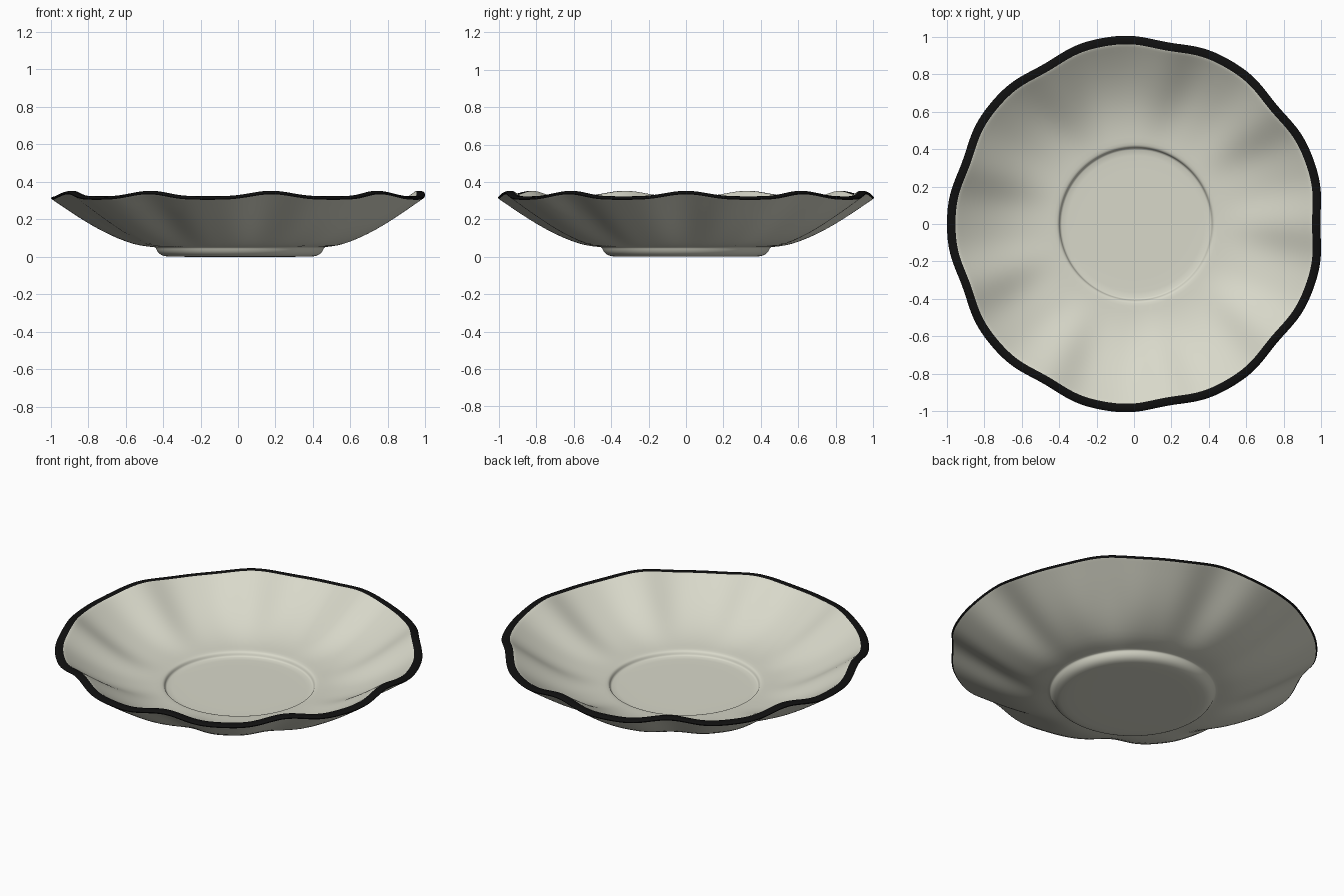
import bpy
import bmesh
from math import cos, sin, pi

cube = bpy.data.objects.get("Cube")
if cube:
    bpy.data.objects.remove(cube)


def make_material(name, color):
    mat = bpy.data.materials.new(name)
    mat.use_nodes = True
    mat.diffuse_color = color
    mat.node_tree.nodes["Principled BSDF"].inputs["Base Color"].default_value = color
    return mat


cream = make_material("cream_glaze", (0.69, 0.69, 0.59, 1))
black = make_material("black_rim", (0.005, 0.005, 0.005, 1))

LOBES = 9
SEGMENTS = LOBES * 16
CENTRE_X = 0.01

# Cross-section pieces as (radius, height), from the underside round to the well
foot = [(0.2, 0), (0.38, 0), (0.41, 0.004), (0.435, 0.018),
        (0.447, 0.04), (0.45, 0.05)]
underside = [(0.46, 0.052), (0.53, 0.058), (0.6, 0.077), (0.7, 0.118),
             (0.8, 0.172), (0.9, 0.236), (0.97, 0.284), (1.005, 0.307)]
rim = [(1.012, 0.314), (1.0, 0.321), (0.978, 0.324), (0.962, 0.322)]
inside = [(0.954, 0.317), (0.9, 0.278), (0.8, 0.214), (0.7, 0.165),
          (0.6, 0.131), (0.5, 0.114), (0.43, 0.111)]
well = [(0.414, 0.107), (0.408, 0.098), (0.404, 0.084), (0.395, 0.08), (0.2, 0.08)]
profile = foot + underside + rim + inside + well
rim_start = len(foot + underside) - 1
rim_end = rim_start + len(rim)


def fluted(radius, height, angle):
    """Pull the wall in and up at each crease, fading out toward the foot."""
    t = min(max((radius - 0.44) / 0.42, 0), 1)
    crease = ((1 + cos(LOBES * angle)) / 2) ** 2 * t * t * (3 - 2 * t)
    r = radius * (1 - 0.024 * crease)
    return CENTRE_X + r * cos(angle), r * sin(angle), height + 0.03 * crease


# Turn the cross-section into a closed dish
bm = bmesh.new()
rings = [[bm.verts.new(fluted(r, z, 2 * pi * s / SEGMENTS)) for s in range(SEGMENTS)]
         for r, z in profile]
for i in range(len(rings) - 1):
    low, high = rings[i], rings[i + 1]
    for s in range(SEGMENTS):
        n = (s + 1) % SEGMENTS
        face = bm.faces.new((low[s], low[n], high[n], high[s]))
        face.material_index = int(rim_start <= i < rim_end)

# Close the base and the floor of the well
for ring, z in ((rings[0], 0), (rings[-1], profile[-1][1])):
    middle = bm.verts.new((CENTRE_X, 0, z))
    for s in range(SEGMENTS):
        bm.faces.new((ring[s], ring[(s + 1) % SEGMENTS], middle))
bmesh.ops.recalc_face_normals(bm, faces=bm.faces)

mesh = bpy.data.meshes.new("fluted_saucer")
bm.to_mesh(mesh)
bm.free()
mesh.materials.append(cream)
mesh.materials.append(black)
saucer = bpy.data.objects.new("fluted_saucer", mesh)
bpy.context.collection.objects.link(saucer)

# Soft glazed surface
mesh.shade_smooth()
subdivision = saucer.modifiers.new("smooth_surface", 'SUBSURF')
subdivision.levels = subdivision.render_levels = 1
